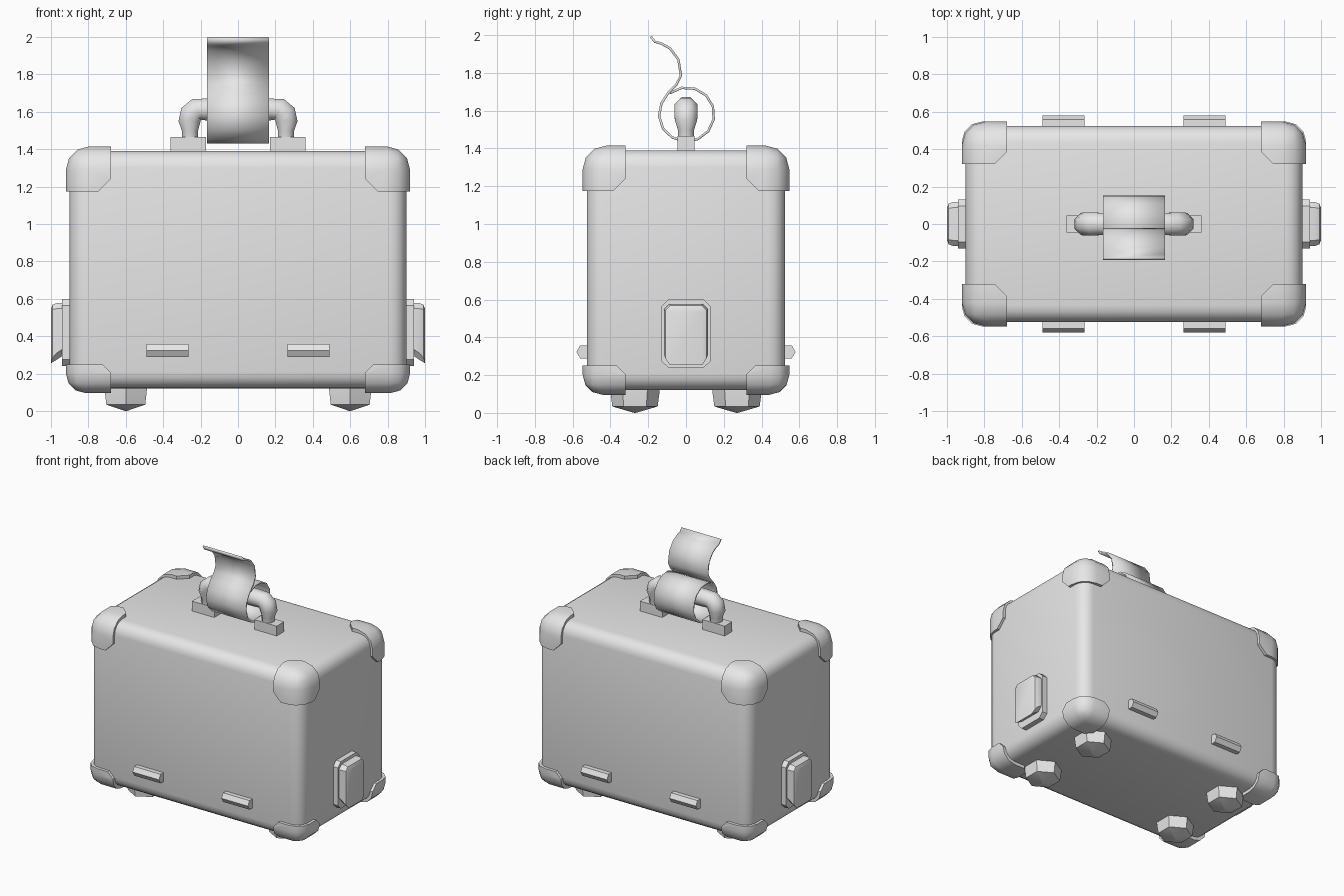
import bpy, bmesh, math
from mathutils import Vector

if "Cube" in bpy.data.objects:
    bpy.data.objects.remove(bpy.data.objects["Cube"], do_unlink=True)

grey = bpy.data.materials.new("plain_grey")
grey.use_nodes = True
grey.diffuse_color = (0.8, 0.8, 0.8, 1)
grey.node_tree.nodes["Principled BSDF"].inputs["Base Color"].default_value = (0.8, 0.8, 0.8, 1)


def finish(name, bm, angle=40):
    bmesh.ops.recalc_face_normals(bm, faces=bm.faces)
    mesh = bpy.data.meshes.new(name)
    bm.to_mesh(mesh)
    bm.free()
    mesh.materials.append(grey)
    mesh.shade_smooth()
    mesh.set_sharp_from_angle(angle=math.radians(angle))
    obj = bpy.data.objects.new(name, mesh)
    bpy.context.collection.objects.link(obj)
    return obj


def box(lo, hi):
    bm = bmesh.new()
    bmesh.ops.create_cube(bm, size=1)
    lo, hi = Vector(lo), Vector(hi)
    for v in bm.verts:
        v.co = (lo + hi) / 2 + v.co * (hi - lo)
    bm.normal_update()
    return bm


def bevel(bm, edges, offset, segments=1):
    bmesh.ops.bevel(bm, geom=edges, offset=offset, segments=segments,
                    profile=0.5, affect='EDGES', clamp_overlap=True)
    bm.normal_update()


def edges_between(bm, test):
    return [e for e in bm.edges if all(test(f.normal) for f in e.link_faces)]


def loft(rings):
    """Skin a list of equal rings of points and cap both ends."""
    bm = bmesh.new()
    rows = [[bm.verts.new(p) for p in ring] for ring in rings]
    n = len(rows[0])
    for a, b in zip(rows, rows[1:]):
        for i in range(n):
            j = (i + 1) % n
            bm.faces.new((a[i], a[j], b[j], b[i]))
    bm.faces.new(rows[0])
    bm.faces.new(rows[-1])
    return bm


def ring(center, u, v, radius, sides, start=0.0):
    c, u, v = Vector(center), Vector(u), Vector(v)
    turns = [start + math.tau * i / sides for i in range(sides)]
    return [c + (u * math.cos(t) + v * math.sin(t)) * radius for t in turns]


X, Y, Z = (1, 0, 0), (0, 1, 0), (0, 0, 1)

# Case body
bm = box((-0.9, -0.525, 0.12), (0.9, 0.525, 1.39))
bevel(bm, bm.edges[:], 0.09, 4)
finish("case_body", bm)


# Corner guards: rounded outside, chamfered where the inner sides meet
def corner_guard(name, sx, sy, z_in, z_out, rounding, chamfer):
    sz = 1 if z_out > z_in else -1
    a = (sx * 0.68, sy * 0.32, z_in)
    b = (sx * 0.92, sy * 0.547, z_out)
    bm = box([min(p) for p in zip(a, b)], [max(p) for p in zip(a, b)])
    out = Vector((sx, sy, sz))
    bevel(bm, edges_between(bm, lambda n: n.dot(out) < -0.9), chamfer)
    axial = lambda n: 0.95 < n.dot(out) < 1.05 and max(map(abs, n)) > 0.99
    bevel(bm, edges_between(bm, axial), rounding, 3)
    finish(name, bm)


for sx, xs in ((1, "left"), (-1, "right")):
    for sy, ys in ((1, "back"), (-1, "front")):
        corner_guard(f"top_guard_{ys}_{xs}", sx, sy, 1.175, 1.415, 0.125, 0.065)
        corner_guard(f"bottom_guard_{ys}_{xs}", sx, sy, 0.25, 0.096, 0.105, 0.045)

        # Six-sided foot with a shallow pointed underside
        profile = ((0.13, 0.15), (0.13, 0.11), (0.12, 0.034), (0.004, 0.0))
        rings = [ring((sx * 0.6, sy * 0.27, z), Y, X, r, 6) for r, z in profile]
        finish(f"foot_{ys}_{xs}", loft(rings))

        # Six-sided bar on the lower wall
        rings = [ring((sx * x, sy * 0.54, 0.323), Y, Z, 0.04, 6) for x in (0.265, 0.49)]
        finish(f"wall_bar_{ys}_{xs}", loft(rings))

    # Side plate with chamfered corners
    x0, x1 = sorted((sx * 0.88, sx * 0.94))
    bm = box((x0, -0.13, 0.24), (x1, 0.13, 0.6))
    bevel(bm, edges_between(bm, lambda n: abs(n.x) < 0.1), 0.035)
    finish(f"side_plate_{xs}", bm, 30)

    # Raised pad, undercut below
    x0, x1 = sorted((sx * 0.93, sx))
    bm = box((x0, -0.117, 0.255), (x1, 0.117, 0.577))
    for v in bm.verts:
        if abs(v.co.x) < 0.95 and v.co.z < 0.3:
            v.co.z += 0.045
    bm.normal_update()
    bevel(bm, edges_between(bm, lambda n: abs(n.x) < 0.1 or n.z < -0.5), 0.03)
    rim = [e for e in edges_between(bm, lambda n: n.z > -0.3)
           if all(abs(v.co.x) > 0.99 for v in e.verts)]
    bevel(bm, rim, 0.035, 2)
    finish(f"side_pad_{xs}", bm, 30)

    # Handle mount block
    x0, x1 = sorted((sx * 0.17, sx * 0.36))
    finish(f"handle_mount_{xs}", box((x0, -0.045, 1.37), (x1, 0.045, 1.465)))

# Carry handle: bent tube that narrows into its mounts
half = ((0.257, 1.43, 0, 0.045), (0.257, 1.5, 0, 0.047), (0.259, 1.55, 0, 0.064),
        (0.25, 1.59, 30, 0.066), (0.22, 1.612, 65, 0.066), (0.16, 1.612, 90, 0.064))
rings = []
for side, points in ((1, half), (-1, half[::-1])):
    for x, z, tilt, r in points:
        t = math.radians(tilt)
        across = (side * math.cos(t), 0, math.sin(t))
        if side < 0:
            across = (math.cos(t), 0, -math.sin(t))
            across = tuple(-c for c in across)
        # keep the same ring order on both halves
        rings.append(ring((side * x, 0, z), across, Y, r, 8, math.pi / 8))
finish("carry_handle", loft(rings), 50)

# Strap: a loop round the handle with a curled tail
path = [(-0.187, 1.993), (-0.165, 1.965), (-0.13, 1.955), (-0.085, 1.93),
        (-0.04, 1.87), (-0.027, 1.785), (-0.05, 1.74), (-0.093, 1.695)]
for i in range(1, 14):
    t = math.radians(128 + i * 360 / 13)
    path.append((0.003 + 0.146 * math.cos(t), 1.58 + 0.143 * math.sin(t)))
bm = bmesh.new()
rows = [[bm.verts.new((x, y, z)) for x in (-0.167, 0.167)] for y, z in path]
for a, b in zip(rows, rows[1:]):
    bm.faces.new((a[0], a[1], b[1], b[0]))
strap = finish("handle_strap", bm, 60)
solid = strap.modifiers.new("thickness", 'SOLIDIFY')
solid.thickness = 0.013
solid.offset = 0
